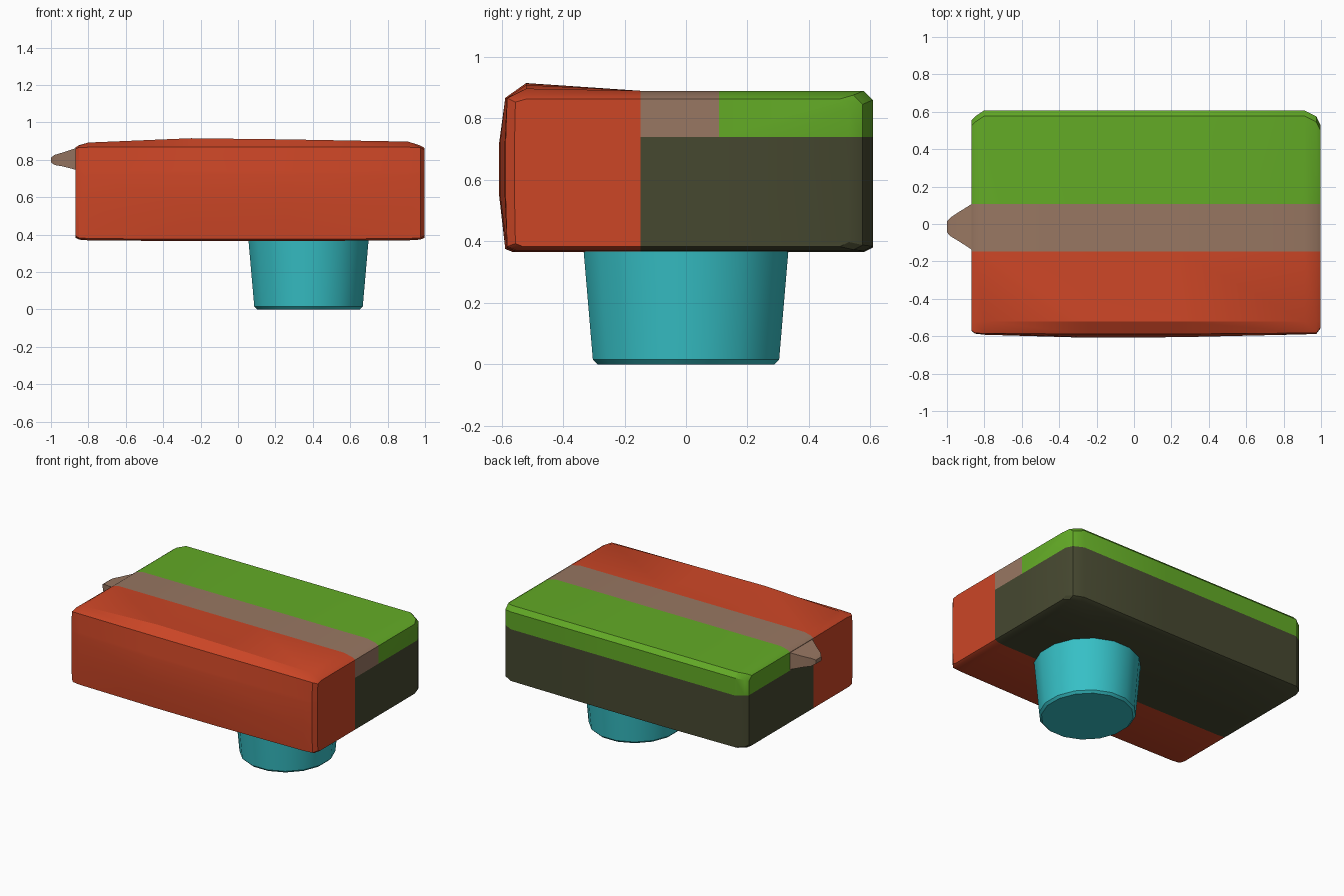
import bpy, bmesh, math

cube = bpy.data.objects.get("Cube")
if cube:
    bpy.data.objects.remove(cube, do_unlink=True)


def material(name, rgb):
    """Flat material from 0-255 sRGB values, stored as linear."""
    lin = [((c / 255 + 0.055) / 1.055) ** 2.4 for c in rgb] + [1.0]
    m = bpy.data.materials.new(name)
    m.use_nodes = True
    m.diffuse_color = lin
    bsdf = m.node_tree.nodes["Principled BSDF"]
    bsdf.inputs["Base Color"].default_value = lin
    bsdf.inputs["Roughness"].default_value = 0.6
    return m


RED = material("red", (204, 70, 38))
GREEN = material("green", (99, 171, 38))
BROWN = material("brown", (152, 119, 98))
DARK = material("dark olive", (70, 72, 48))
TEAL = material("teal", (54, 192, 198))


def loft(rings):
    """Closed bmesh skinned through equal-length rings, capped at both ends."""
    bm = bmesh.new()
    loops = [[bm.verts.new(p) for p in r] for r in rings]
    n = len(loops[0])
    for a, b in zip(loops, loops[1:]):
        for i in range(n):
            j = (i + 1) % n
            bm.faces.new((a[i], a[j], b[j], b[i]))
    bm.faces.new(loops[0][::-1])
    bm.faces.new(loops[-1])
    bmesh.ops.recalc_face_normals(bm, faces=bm.faces[:])
    return bm


def add_object(name, bm, mats, angle=30):
    mesh = bpy.data.meshes.new(name)
    bm.to_mesh(mesh)
    bm.free()
    for m in mats:
        mesh.materials.append(m)
    ob = bpy.data.objects.new(name, mesh)
    bpy.context.collection.objects.link(ob)
    bpy.ops.object.select_all(action='DESELECT')
    ob.select_set(True)
    bpy.context.view_layer.objects.active = ob
    bpy.ops.object.shade_smooth_by_angle(angle=math.radians(angle))
    return ob


# Body: y-z sections along x, with a slightly bulging front and crowned front top
def section(x, back, front, bulge, top, crown, bottom):
    pts = [(front, bottom + 0.01), (front + 0.025, bottom),
           (back - 0.03, bottom), (back, bottom + 0.015),
           (back, top - 0.03), (back - 0.03, top),
           (-0.15, top), (-0.52, crown),
           (front, min(0.867, crown - 0.01)), (bulge, 0.72), (bulge, 0.55)]
    return [(x, y, z) for y, z in pts]


stations = [
    (-0.868, 0.555, -0.570, -0.573, 0.865, 0.868, 0.383),
    (-0.850, 0.575, -0.583, -0.586, 0.878, 0.876, 0.373),
    (-0.800, 0.608, -0.585, -0.592, 0.890, 0.892, 0.369),
    (-0.250, 0.608, -0.588, -0.608, 0.890, 0.915, 0.365),
    (0.250, 0.608, -0.588, -0.605, 0.890, 0.909, 0.365),
    (0.910, 0.608, -0.583, -0.590, 0.890, 0.897, 0.369),
    (0.975, 0.575, -0.582, -0.587, 0.876, 0.876, 0.373),
    (0.997, 0.530, -0.555, -0.558, 0.863, 0.863, 0.383),
]
body = loft([section(*s) for s in stations])

# Cut the body along the colour borders, then colour by position
SPLIT_FRONT, SPLIT_BACK, SPLIT_Z = -0.148, 0.108, 0.74
for co, no in (((0, SPLIT_FRONT, 0), (0, 1, 0)), ((0, SPLIT_BACK, 0), (0, 1, 0)),
               ((0, 0, SPLIT_Z), (0, 0, 1))):
    bmesh.ops.bisect_plane(body, geom=body.verts[:] + body.edges[:] + body.faces[:],
                           plane_co=co, plane_no=no, dist=1e-4)
for f in body.faces:
    c = f.calc_center_median()
    if c.y < SPLIT_FRONT:
        f.material_index = 0
    elif c.z < SPLIT_Z:
        f.material_index = 1
    else:
        f.material_index = 2 if c.y < SPLIT_BACK else 3
add_object("body", body, [RED, DARK, BROWN, GREEN])

# Tapered nub on the end of the brown band
nub_stations = [
    (-0.850, -0.148, 0.118, 0.742, 0.868),
    (-0.940, -0.090, 0.062, 0.765, 0.838),
    (-0.980, -0.066, 0.035, 0.772, 0.826),
    (-1.000, -0.045, 0.015, 0.785, 0.812),
]
add_object("end_nub", loft([[(x, y0, z0), (x, y1, z0), (x, y1, z1), (x, y0, z1)]
                            for x, y0, y1, z0, z1 in nub_stations]), [BROWN])

# Tapered oval peg underneath
SIDES = 16


def oval(rx, ry, z):
    turn = [2 * math.pi * (i + 0.5) / SIDES for i in range(SIDES)]
    k = 1 / math.cos(math.pi / SIDES)
    return [(0.377 + rx * k * math.cos(a), ry * k * math.sin(a), z) for a in turn]


peg = [oval(0.275, 0.288, 0), oval(0.290, 0.303, 0.015), oval(0.322, 0.334, 0.38)]
add_object("peg", loft(peg), [TEAL])
